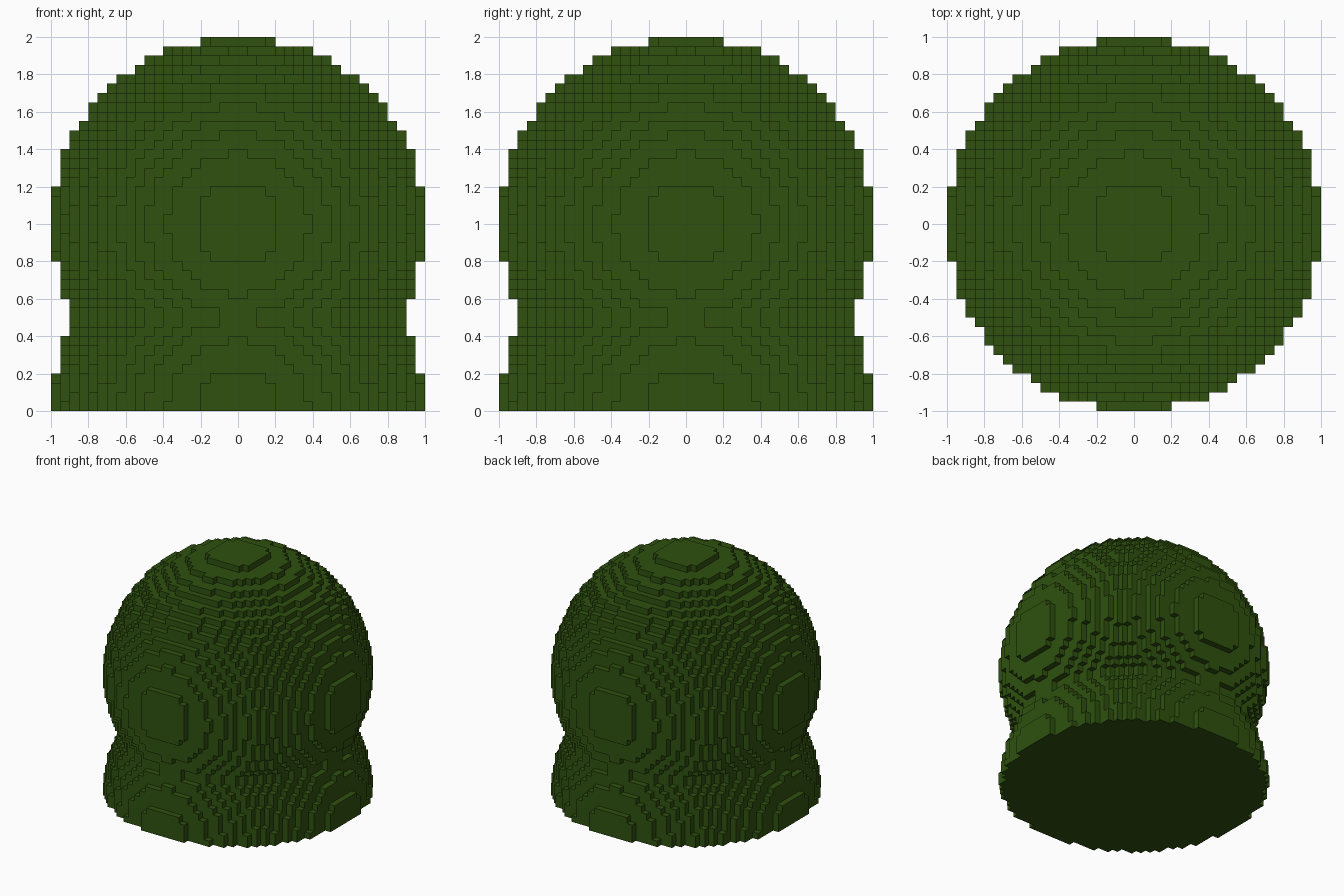
import bpy
import bmesh
from mathutils import Vector

cube = bpy.data.objects.get("Cube")
if cube:
    bpy.data.objects.remove(cube, do_unlink=True)

R = 20            # ball radius in blocks
S = 1.0 / R       # block size
BALLS = (0, R)    # centre heights of the lower and upper ball, in blocks


def filled(i, j, k):
    """True where block (i, j, k) lies in either ball, above the ground."""
    if k < 0:
        return False
    return any((i + .5) ** 2 + (j + .5) ** 2 + (k + .5 - c) ** 2 <= R * R
               for c in BALLS)


# Dark green flat material
green = bpy.data.materials.new("dark_green")
green.use_nodes = True
colour = (0.029, 0.083, 0.0048, 1.0)
green.diffuse_color = colour
bsdf = next(n for n in green.node_tree.nodes if n.type == 'BSDF_PRINCIPLED')
bsdf.inputs["Base Color"].default_value = colour
bsdf.inputs["Roughness"].default_value = 0.9

# Blocky outer shell of the two merged balls: one quad per exposed block side
bm = bmesh.new()
corners = {}


def corner(p):
    key = tuple(p)
    if key not in corners:
        corners[key] = bm.verts.new([c * S for c in key])
    return corners[key]


solid = {(i, j, k) for i in range(-R, R) for j in range(-R, R)
         for k in range(2 * R) if filled(i, j, k)}

for block in sorted(solid):
    for axis in range(3):
        u, v = (axis + 1) % 3, (axis + 2) % 3
        for side in (0, 1):
            beyond = list(block)
            beyond[axis] += 2 * side - 1
            if tuple(beyond) in solid:
                continue
            quad = []
            for du, dv in ((0, 0), (1, 0), (1, 1), (0, 1)):
                p = list(block)
                p[axis] += side
                p[u] += du
                p[v] += dv
                quad.append(corner(p))
            # keep the winding outward
            bm.faces.new(quad if side else quad[::-1])

mesh = bpy.data.meshes.new("block_dome")
bm.to_mesh(mesh)
bm.free()
mesh.materials.append(green)
dome = bpy.data.objects.new("block_dome", mesh)
bpy.context.collection.objects.link(dome)
